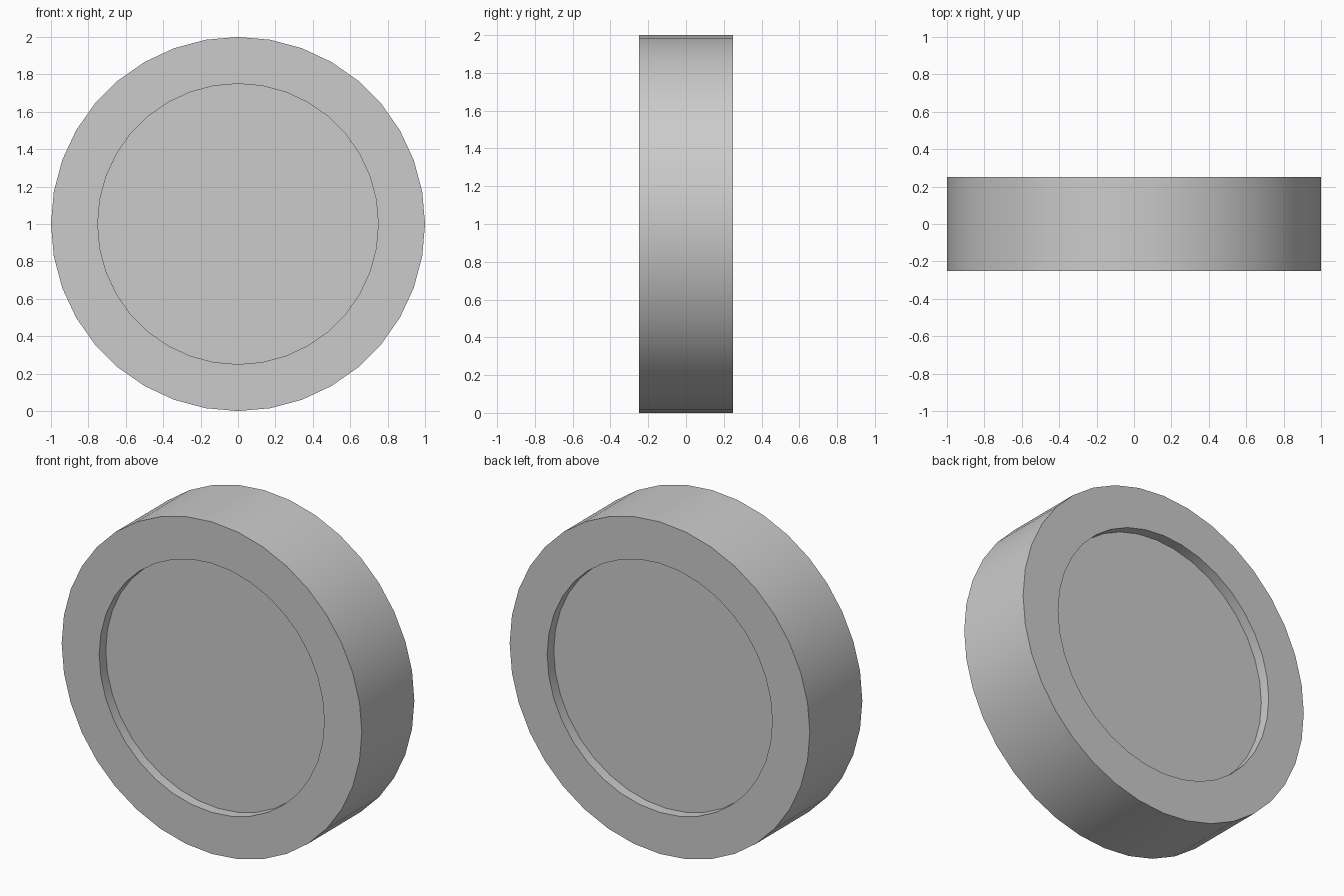
import bpy, bmesh, math

if "Cube" in bpy.data.objects:
    bpy.data.objects.remove(bpy.data.objects["Cube"])

SIDES = 36
# Half section as (radius, y), front recess to back recess
PROFILE = [(0.75, -0.1875), (0.75, -0.25), (1.0, -0.25),
           (1.0, 0.25), (0.75, 0.25), (0.75, 0.1875)]

# Thick disc with a shallow round recess on each face
bm = bmesh.new()
rings = []
for r, y in PROFILE:
    rings.append([bm.verts.new((r * math.sin(2 * math.pi * i / SIDES), y,
                                1 + r * math.cos(2 * math.pi * i / SIDES)))
                  for i in range(SIDES)])
for a, b in zip(rings, rings[1:]):
    for i in range(SIDES):
        j = (i + 1) % SIDES
        bm.faces.new((a[i], a[j], b[j], b[i]))

# Recess floors
bm.faces.new(rings[0])
bm.faces.new(rings[-1])
bmesh.ops.recalc_face_normals(bm, faces=bm.faces[:])

mesh = bpy.data.meshes.new("recessed_disc")
bm.to_mesh(mesh)
bm.free()
disc = bpy.data.objects.new("recessed_disc", mesh)
bpy.context.collection.objects.link(disc)

# Smooth rounds, crisp rims
bpy.context.view_layer.objects.active = disc
disc.select_set(True)
bpy.ops.object.shade_smooth_by_angle(angle=math.radians(30))
